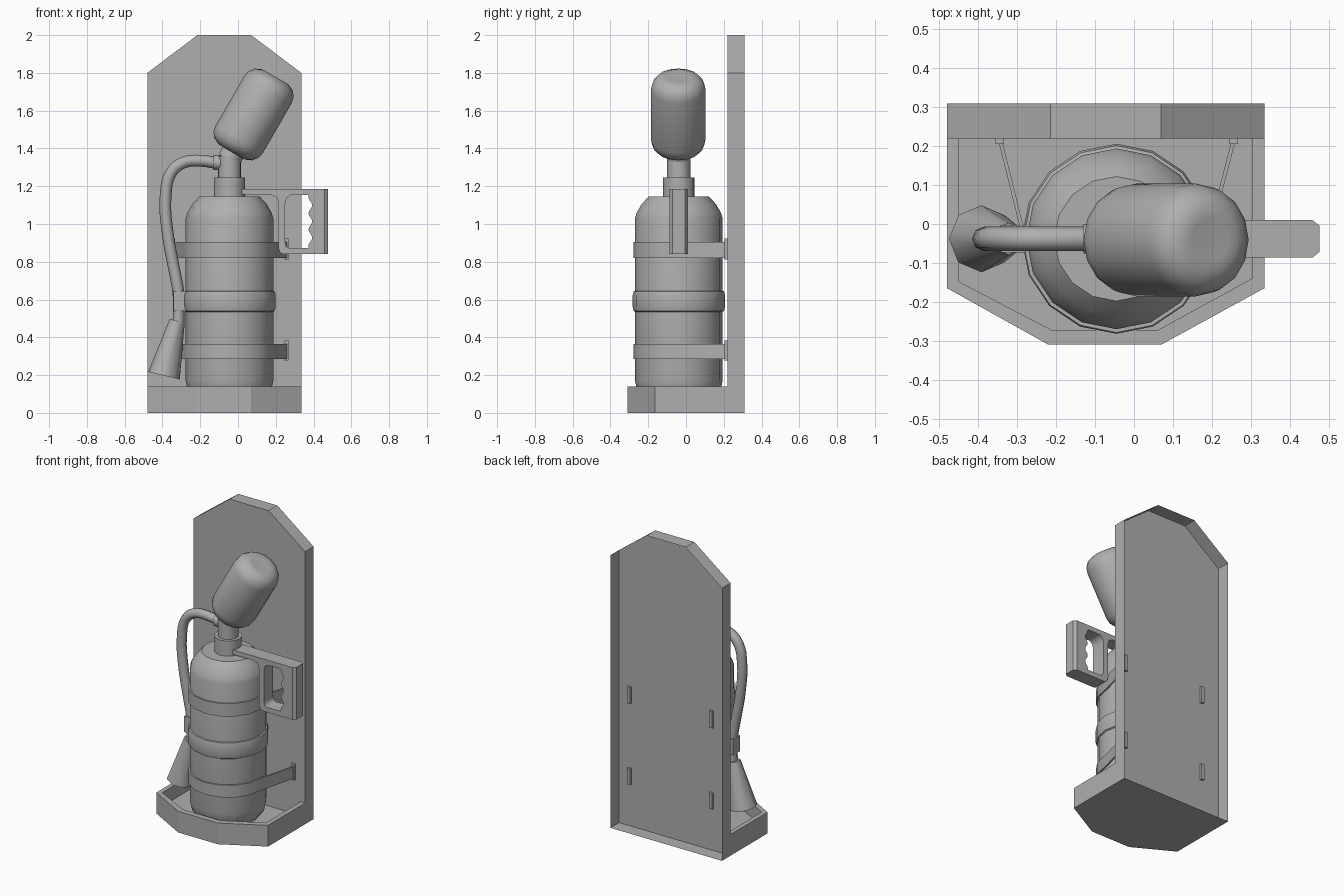
import bpy, bmesh, math
from mathutils import Vector

if "Cube" in bpy.data.objects:
    bpy.data.objects.remove(bpy.data.objects["Cube"])

CX, CY = -0.045, -0.038      # axis of the extinguisher body

grey = bpy.data.materials.new("dark_grey")
grey.diffuse_color = (.43, .43, .43, 1)
grey.use_nodes = True
grey.node_tree.nodes["Principled BSDF"].inputs["Base Color"].default_value = grey.diffuse_color


def finish(name, verts, faces, smooth=None, recalc=True):
    me = bpy.data.meshes.new(name)
    me.from_pydata([tuple(v) for v in verts], [], faces)
    if recalc:
        bm = bmesh.new()
        bm.from_mesh(me)
        bmesh.ops.recalc_face_normals(bm, faces=bm.faces)
        bm.to_mesh(me)
        bm.free()
    me.materials.append(grey)
    ob = bpy.data.objects.new(name, me)
    bpy.context.collection.objects.link(ob)
    if smooth:
        shade(ob, smooth)
    return ob


def shade(ob, angle):
    bpy.ops.object.select_all(action='DESELECT')
    ob.select_set(True)
    bpy.context.view_layer.objects.active = ob
    bpy.ops.object.shade_smooth_by_angle(angle=math.radians(angle))


def lathe(name, profile, sides, base, direction=(0, 0, 1), smooth=40):
    """Revolve (radius, height) pairs around an axis, with flat end caps."""
    q = Vector((0, 0, 1)).rotation_difference(Vector(direction).normalized())
    verts, faces = [], []
    for r, h in profile:
        for i in range(sides):
            a = 2 * math.pi * i / sides
            verts.append(Vector(base) + q @ Vector((r * math.cos(a), r * math.sin(a), h)))
    for k in range(len(profile) - 1):
        for i in range(sides):
            j = (i + 1) % sides
            faces.append((k * sides + i, k * sides + j, (k + 1) * sides + j, (k + 1) * sides + i))
    faces.append(tuple(reversed(range(sides))))
    faces.append(tuple(range(len(verts) - sides, len(verts))))
    return finish(name, verts, faces, smooth)


def prism(name, plan, z0, z1):
    """Extrude a plan outline between two heights."""
    n = len(plan)
    faces = [tuple(range(n)), tuple(range(n, 2 * n))]
    faces += [(i, (i + 1) % n, (i + 1) % n + n, i + n) for i in range(n)]
    return finish(name, [(x, y, z) for z in (z0, z1) for x, y in plan], faces)


def box(name, lo, hi):
    plan = [(lo[0], lo[1]), (hi[0], lo[1]), (hi[0], hi[1]), (lo[0], hi[1])]
    return prism(name, plan, lo[2], hi[2])


def curve_part(name, dims):
    cu = bpy.data.curves.new(name, 'CURVE')
    cu.dimensions = dims
    cu.materials.append(grey)
    ob = bpy.data.objects.new(name, cu)
    bpy.context.collection.objects.link(ob)
    return cu, ob


def to_mesh(ob):
    bpy.ops.object.select_all(action='DESELECT')
    ob.select_set(True)
    bpy.context.view_layer.objects.active = ob
    bpy.ops.object.convert(target='MESH')
    return bpy.context.view_layer.objects.active


# Backboard: front panel with rim walls, open at the back
outline = [(-.48, 0), (.335, 0), (.335, 1.8), (.07, 2), (-.215, 2), (-.48, 1.8)]
n = len(outline)
finish("backboard", [(x, y, z) for y in (.22, .31) for x, z in outline],
       [tuple(range(n))] + [(i, i + n, (i + 1) % n + n, (i + 1) % n) for i in range(n)],
       recalc=False)

# Tray: rim wall open towards the board, with a sunken floor
outer = [(-.48, .22), (-.48, -.165), (-.22, -.31), (.07, -.31), (.335, -.165), (.335, .22)]
inner = [(-.45, .22), (-.45, -.148), (-.212, -.272), (.062, -.272), (.303, -.14), (.303, .22)]
n = len(outer)
verts = [(x, y, z) for pts, z in ((outer, 0), (outer, .14), (inner, .14), (inner, .05)) for x, y in pts]
faces = [tuple(reversed(range(n))), tuple(range(3 * n, 4 * n))]
for k in range(3):
    faces += [(k * n + i, k * n + i + 1, k * n + n + i + 1, k * n + n + i) for i in range(n - 1)]
faces.append((n - 1, 0, n, 2 * n, 3 * n, 4 * n - 1, 3 * n - 1, 2 * n - 1))
finish("tray", verts, faces)

# Tank with rounded ends
lathe("tank", [(.15, .05), (.19, .07), (.219, .11), (.232, .17), (.232, 1.03),
               (.223, 1.06), (.197, 1.105), (.16, 1.145)], 16, (CX, CY, 0))
lathe("middle_band", [(.224, .53), (.239, .54), (.244, .56), (.244, .625),
                      (.239, .643), (.224, .65)], 16, (CX, CY, 0))

# Straps round the front of the tank, with their wall tabs
for label, z0, z1 in (("lower", .285, .365), ("upper", .82, .905)):
    path = []
    for r, dx in ((.241, 0), (.231, .01)):
        arc = [(CX + r * math.cos(math.radians(180 + 22.5 * i)),
                CY + r * math.sin(math.radians(180 + 22.5 * i))) for i in range(9)]
        path.append([(-.35 + dx, .22)] + arc + [(.262 - dx, .22)])
    m = len(path[0])
    verts = [(x, y, z) for p, z in ((path[0], z0), (path[0], z1), (path[1], z1), (path[1], z0)) for x, y in p]
    faces = [(k * m + i, k * m + i + 1, (k + 1) % 4 * m + i + 1, (k + 1) % 4 * m + i)
             for k in range(4) for i in range(m - 1)]
    faces += [(0, m, 2 * m, 3 * m), (m - 1, 4 * m - 1, 3 * m - 1, 2 * m - 1)]
    finish(label + "_strap", verts, faces, 30)
    for side, x in (("left", -.345), ("right", .256)):
        box(f"{label}_{side}_tab", (x - .011, .205, z0 - .008), (x + .011, .235, z1 + .018))

# Neck and tilted gas cartridge
lathe("collar", [(.083, 1.14), (.083, 1.245)], 16, (CX, CY, 0))
lathe("neck", [(.062, 1.24), (.062, 1.36)], 16, (CX, CY, 0))
tilt = (.5, 0, .866)
lathe("neck_bend", [(.062, 0), (.062, .1)], 16, (-.048, CY, 1.34), tilt)
half = [(.145, .15), (.138, .185), (.117, .213), (.08, .23)]
lathe("cartridge", [(r, -h) for r, h in reversed(half)] + half + [(.055, .228)], 16,
      (.0825, CY - .003, 1.58), tilt)

# Hose, its end fitting, clip and nozzle
cu, hose = curve_part("hose", '3D')
cu.bevel_depth = .031
cu.bevel_resolution = 2
cu.use_fill_caps = True
cu.resolution_u = 4
pts = [(-.1, 1.32), (-.2, 1.335), (-.29, 1.325), (-.355, 1.27), (-.383, 1.15),
       (-.372, .95), (-.34, .77), (-.315, .63), (-.315, .47)]
sp = cu.splines.new('BEZIER')
sp.bezier_points.add(len(pts) - 1)
for bp, (x, z) in zip(sp.bezier_points, pts):
    bp.co = (x, CY, z)
    bp.handle_left_type = bp.handle_right_type = 'AUTO'
shade(to_mesh(hose), 60)
lathe("hose_fitting", [(.04, 0), (.04, .04)], 10, (-.13, CY, 1.325), (1, 0, 0))
box("hose_clip", (-.342, CY - .035, .54), (-.27, CY + .035, .645))
lathe("nozzle", [(.041, 0), (.086, .298)], 8, (-.322, CY, .487), (-.07, 0, -.29), 60)

# Carry handle: bar and frame with a finger-grip opening
bar = [(.02, 1.185), (.458, 1.185), (.458, .84), (.24, .84), (.222, .85), (.215, .87),
       (.215, 1.11), (.205, 1.14), (.175, 1.155), (.02, 1.155)]
hole = [(.28, 1.153), (.258, 1.14), (.25, 1.11), (.25, .9), (.256, .88), (.27, .873), (.372, .873)]
hole += [(.383 - .01 * math.cos(2 * math.pi * i / 8), .885 + .0107 * i) for i in range(25)]
hole += [(.372, 1.153)]
cu, handle = curve_part("handle", '2D')
cu.fill_mode = 'BOTH'
cu.extrude = .0485
for loop in (bar, hole):
    sp = cu.splines.new('POLY')
    sp.points.add(len(loop) - 1)
    for p, (x, z) in zip(sp.points, loop):
        p.co = (x, z, 0, 1)
    sp.use_cyclic_u = True
handle.rotation_euler = (math.pi / 2, 0, 0)
handle.location = (0, CY, 0)
handle = to_mesh(handle)
bm = bmesh.new()
bm.from_mesh(handle.data)
bmesh.ops.remove_doubles(bm, verts=bm.verts, dist=1e-4)
bmesh.ops.recalc_face_normals(bm, faces=bm.faces)
bm.to_mesh(handle.data)
bm.free()
shade(handle, 50)
# chamfered outer edge of the grip
prism("handle_edge", [(.458, CY - .0485), (.476, CY - .034), (.476, CY + .034), (.458, CY + .0485)],
      .84, 1.185)
